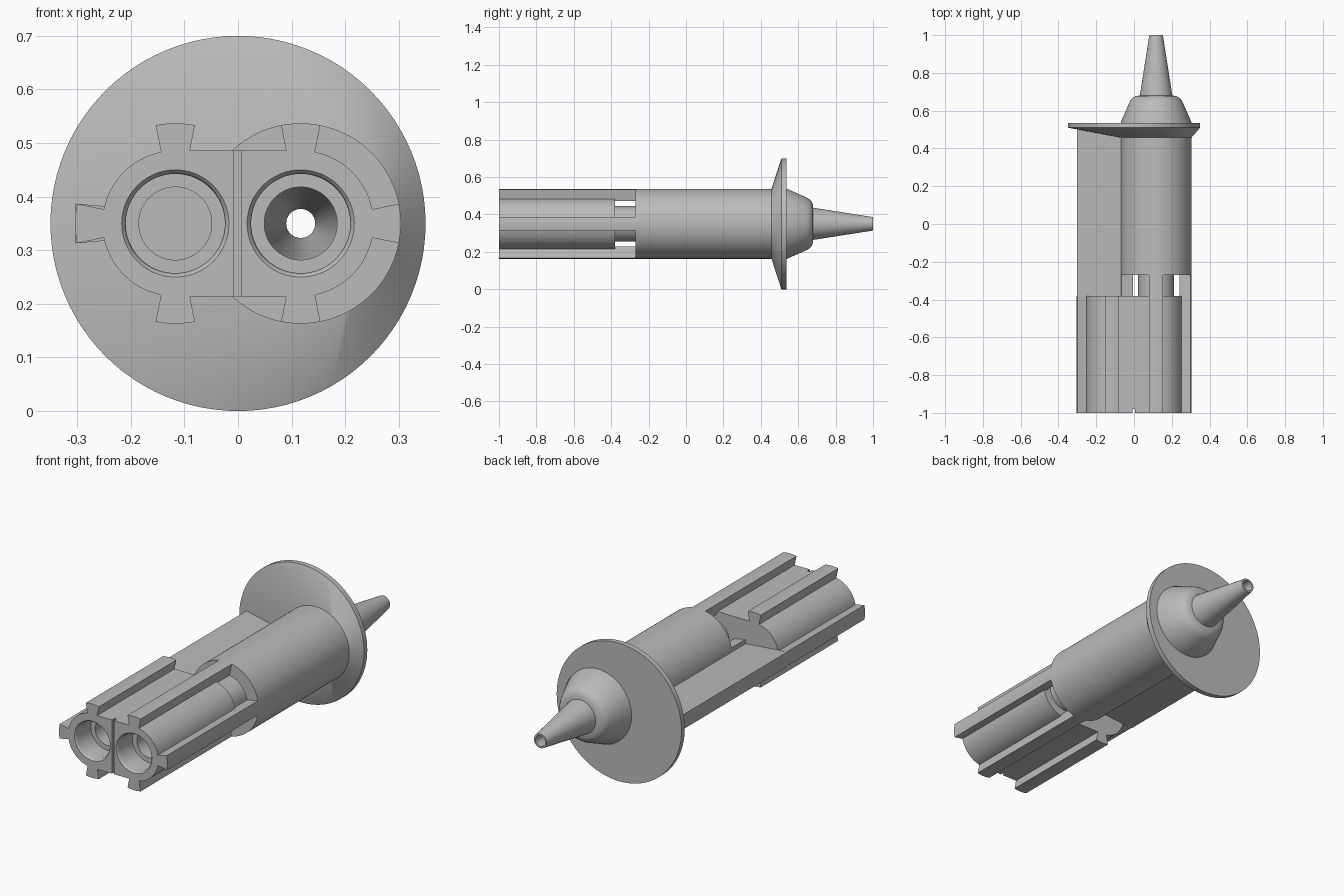
import bpy, bmesh, math

if "Cube" in bpy.data.objects:
    bpy.data.objects.remove(bpy.data.objects["Cube"], do_unlink=True)

CX, CZ = 0.117, 0.35          # bore offset and axis height
R_RIB, R_BODY, R_GAP, R_PIPE, R_BORE = 0.187, 0.136, 0.125, 0.095, 0.068
FRONT, BODY_END, SLEEVE = -1.0, -0.38, -0.27
HALF = math.radians(11.3)     # half angle of a rib
SEG = 96

grey = bpy.data.materials.new("plain grey")
grey.use_nodes = True
COLOR = (0.5, 0.5, 0.5, 1)
grey.diffuse_color = COLOR
grey.node_tree.nodes["Principled BSDF"].inputs["Base Color"].default_value = COLOR


def finish(name, bm):
    bmesh.ops.recalc_face_normals(bm, faces=bm.faces)
    mesh = bpy.data.meshes.new(name)
    bm.to_mesh(mesh)
    bm.free()
    mesh.materials.append(grey)
    obj = bpy.data.objects.new(name, mesh)
    bpy.context.collection.objects.link(obj)
    return obj


def smooth(obj):
    bpy.ops.object.select_all(action='DESELECT')
    obj.select_set(True)
    bpy.context.view_layer.objects.active = obj
    bpy.ops.object.shade_smooth_by_angle(angle=math.radians(25))


def loft(name, rings, closed=True):
    """Skin circles given as (centre x, radius, y); closed joins last to first."""
    bm = bmesh.new()
    loops = []
    for cx, r, y in rings:
        angles = [2 * math.pi * i / SEG for i in range(SEG)]
        loops.append([bm.verts.new((cx + r * math.cos(a), y, CZ + r * math.sin(a)))
                      for a in angles])
    pairs = list(zip(loops, loops[1:]))
    if closed:
        pairs.append((loops[-1], loops[0]))
    else:
        bm.faces.new(loops[0])
        bm.faces.new(loops[-1])
    for a, b in pairs:
        for i in range(SEG):
            j = (i + 1) % SEG
            bm.faces.new((a[i], a[j], b[j], b[i]))
    return finish(name, bm)


def prism(name, outline, y0, y1):
    """Extrude an (x, z) outline along y; z is measured from the axis."""
    bm = bmesh.new()
    face = bm.faces.new([bm.verts.new((x, y0, CZ + z)) for x, z in outline])
    ext = bmesh.ops.extrude_face_region(bm, geom=[face])
    moved = [v for v in ext["geom"] if isinstance(v, bmesh.types.BMVert)]
    bmesh.ops.translate(bm, verts=moved, vec=(0, y1 - y0, 0))
    return finish(name, bm)


def arc(cx, r, a0, a1, n):
    return [(cx + r * math.cos(a0 + (a1 - a0) * i / n),
             r * math.sin(a0 + (a1 - a0) * i / n)) for i in range(n + 1)]


def cut(obj, cutter):
    cutter.hide_render = True
    mod = obj.modifiers.new("cut", 'BOOLEAN')
    mod.operation = 'DIFFERENCE'
    mod.solver = 'EXACT'
    mod.object = cutter
    bpy.context.view_layer.objects.active = obj
    bpy.ops.object.modifier_apply(modifier=mod.name)
    bpy.data.objects.remove(cutter, do_unlink=True)


# Double front body: right half outline with three ribs, mirrored to the left
q = math.pi / 2
half = [(0, -R_BODY)]
for k in (-1, 0, 1):
    half += arc(CX, R_RIB, k * q - HALF, k * q + HALF, 6)
    if k < 1:
        half += arc(CX, R_BODY, k * q + HALF, (k + 1) * q - HALF, 16)
# Rib roots on the flat top and bottom sit at the body surface
root = CX - R_BODY * math.tan(HALF)
half = [half[0], (root, -R_BODY)] + half[1:] + [(root, R_BODY)]
outline = half + [(-x, z) for x, z in reversed(half) if x > 0.001 or z > 0]
body = prism("front_body", outline, FRONT, BODY_END)

# Stepped sockets in the front face; the left one is blind
for cx, end in ((CX, BODY_END + 0.1), (-CX, -0.45)):
    cut(body, loft("socket_cutter", [
        (cx, 0.1, FRONT - 0.05), (cx, 0.1, FRONT), (cx, 0.095, FRONT + 0.006),
        (cx, 0.0925, FRONT + 0.016), (cx, 0.0925, FRONT + 0.12),
        (cx, R_BORE, FRONT + 0.12), (cx, R_BORE, end)], closed=False))

# Narrow slit between the sockets
cut(body, prism("slit_cutter", [(-0.007, -0.3), (0.006, -0.3), (0.006, 0.3), (-0.007, 0.3)],
                FRONT - 0.05, FRONT + 0.02))
smooth(body)

# Ribs bridging the gap between front body and sleeve
for k, side in enumerate(("left", "top", "right", "bottom")):
    a = k * q
    wedge = arc(CX, R_RIB, a - HALF, a + HALF, 6) + arc(CX, R_GAP, a + HALF, a - HALF, 6)
    smooth(prism("bridge_rib_" + side, wedge, BODY_END, SLEEVE))

# Outer sleeve around the main pipe
smooth(loft("sleeve", [(CX, R_GAP, SLEEVE), (CX, R_RIB, SLEEVE),
                       (CX, R_RIB, 0.46), (CX, R_GAP, 0.46)]))

# Long side fin tapering toward the sleeve
prism("side_fin", [(CX - 0.42, -0.037), (CX - R_GAP, -0.011),
                   (CX - R_GAP, 0.011), (CX - 0.42, 0.037)], BODY_END, 0.515)

# Flange with an offset conical front
smooth(loft("flange", [(CX, R_RIB, 0.457), (0, 0.35, 0.51), (0, 0.35, 0.536),
                       (CX, R_PIPE, 0.536), (CX, R_PIPE, 0.457)]))

# Hollow pipe running into the rounded boot and tapered nozzle
profile = [(R_RIB, 0.53), (R_RIB, 0.54), (0.145, 0.635), (0.138, 0.65), (0.129, 0.663),
           (0.118, 0.672), (0.105, 0.678), (0.086, 0.68), (0.036, 1.0), (0.027, 1.0),
           (0.027, 0.9), (R_BORE, 0.5), (R_BORE, BODY_END), (R_PIPE, BODY_END), (R_PIPE, 0.53)]
smooth(loft("pipe_and_nozzle", [(CX, r, y) for r, y in profile]))
